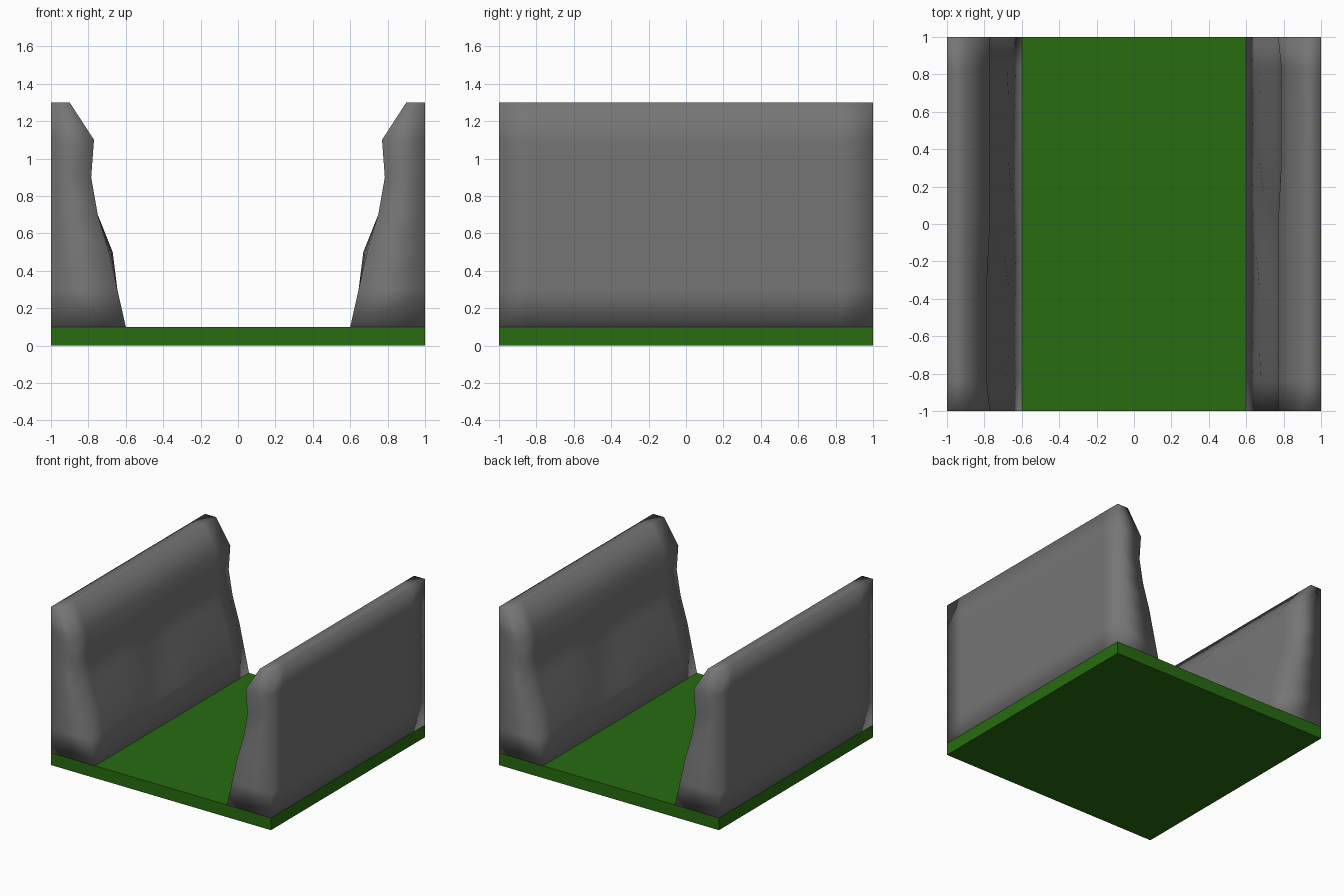
import bpy, bmesh, math

if "Cube" in bpy.data.objects:
    bpy.data.objects.remove(bpy.data.objects["Cube"])


def material(name, rgb):
    m = bpy.data.materials.new(name)
    m.diffuse_color = (*rgb, 1)
    m.use_nodes = True
    m.node_tree.nodes["Principled BSDF"].inputs["Base Color"].default_value = m.diffuse_color
    return m


GRASS = material("grass green", (0.02, 0.15, 0.005))
ROCK = material("rock grey", (0.18, 0.18, 0.18))

# Heights and inner edge of the cliff profile
PROFILE = [(0.1, 0.60), (0.3, 0.645), (0.5, 0.67), (0.7, 0.75),
           (0.9, 0.785), (1.1, 0.77), (1.3, 0.90)]
STEPS = 12


def bump(y, centre, width):
    return max(0.0, 1 - abs(y - centre) / width)


def inner_x(level, x, y):
    """Slight weathering of the inner face along the canyon."""
    if level == 1:
        x += 0.01 * bump(y, 0.2, 0.4)
    elif level == 2:
        x += 0.05 * bump(y, 0.0, 0.3) + 0.02 * bump(abs(y), 1.0, 0.3)
    elif level == 3:
        x += 0.01 * bump(y, 0.0, 0.3)
    elif level == 5:
        x += 0.018 * min(1, max(0, -y / 0.33)) * (y > -0.95)
    return -x


def finish(bm, name, mat):
    bmesh.ops.recalc_face_normals(bm, faces=bm.faces)
    me = bpy.data.meshes.new(name)
    bm.to_mesh(me)
    bm.free()
    me.materials.append(mat)
    ob = bpy.data.objects.new(name, me)
    bpy.context.collection.objects.link(ob)
    return ob


def cliff(name, angle):
    bm = bmesh.new()
    rings = []
    for i in range(STEPS + 1):
        y = -1 + 2 * i / STEPS
        ring = [bm.verts.new((inner_x(k, x, y), y, z))
                for k, (z, x) in enumerate(PROFILE)]
        ring += [bm.verts.new((-1, y, z)) for z, _ in reversed(PROFILE)]
        rings.append(ring)
    n = len(rings[0])
    # Skin between neighbouring sections
    for a, b in zip(rings, rings[1:]):
        for j in range(n):
            k = (j + 1) % n
            bm.faces.new((a[j], a[k], b[k], b[j]))
    # End caps
    for r in (rings[0], rings[-1]):
        for j in range(len(PROFILE) - 1):
            bm.faces.new((r[j], r[j + 1], r[n - 2 - j], r[n - 1 - j]))
    ob = finish(bm, name, ROCK)
    for p in ob.data.polygons:
        p.use_smooth = True
    ob.rotation_euler.z = angle


# Grass slab
bm = bmesh.new()
bmesh.ops.create_cube(bm, size=2)
bmesh.ops.scale(bm, vec=(1, 1, 0.05), verts=bm.verts)
bmesh.ops.translate(bm, vec=(0, 0, 0.05), verts=bm.verts)
finish(bm, "ground", GRASS)

# Two cliffs, the right one is the left one turned half a circle
cliff("left_cliff", 0)
cliff("right_cliff", math.pi)
